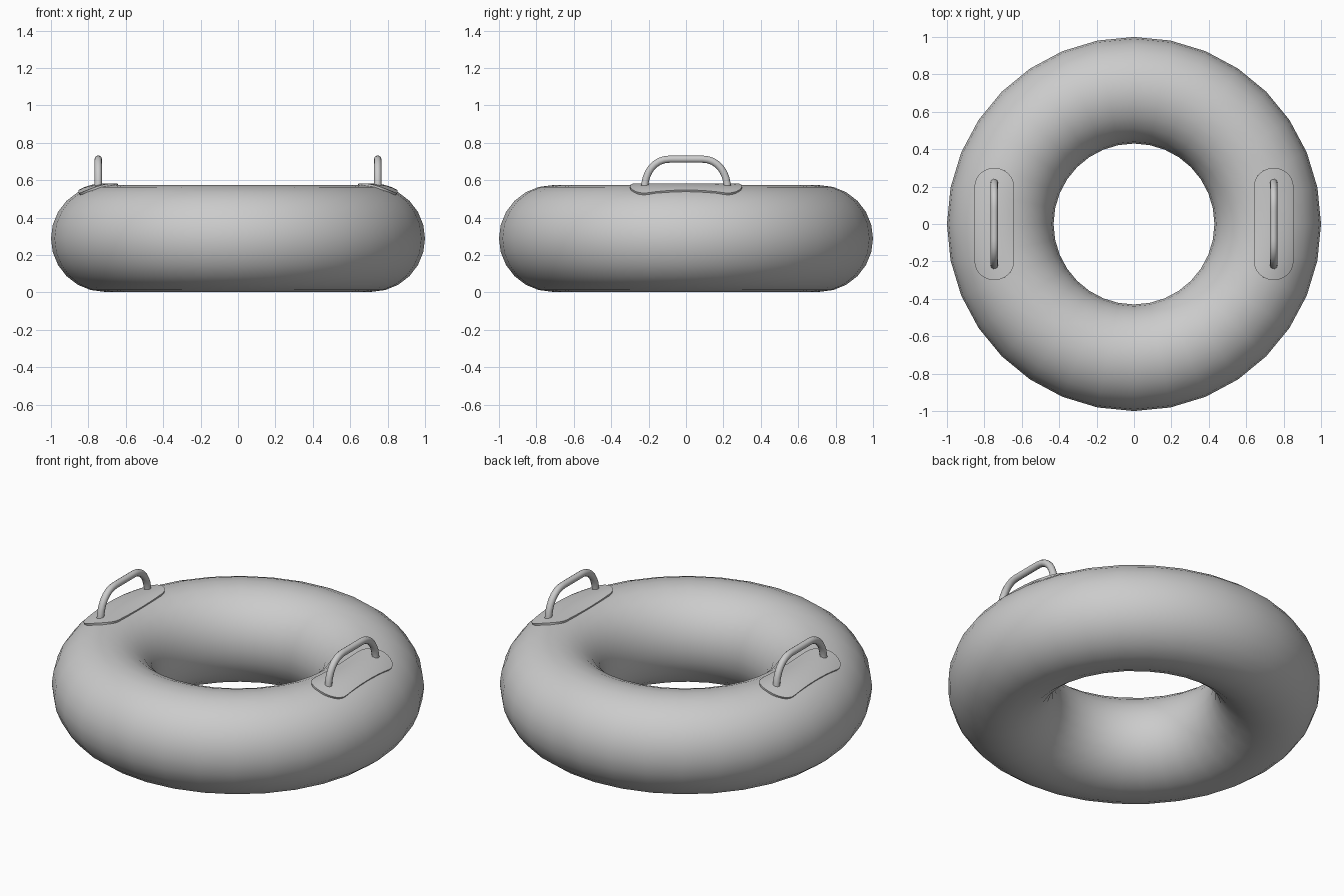
import bpy, bmesh, math

cube = bpy.data.objects.get("Cube")
if cube:
    bpy.data.objects.remove(cube, do_unlink=True)

MAJOR, MINOR, MID_Z = 0.715, 0.285, 0.288
GRIP_X = 0.747

rubber = bpy.data.materials.new("grey rubber")
rubber.use_nodes = True
GREY = (0.6, 0.6, 0.6, 1)
rubber.diffuse_color = GREY
rubber.node_tree.nodes["Principled BSDF"].inputs["Base Color"].default_value = GREY


def tube_top(x, y):
    """Height of the upper ring surface at x, y."""
    d = math.hypot(x, y) - MAJOR
    return MID_Z + math.sqrt(MINOR ** 2 - d ** 2)


def finish(obj, angle):
    bpy.ops.object.select_all(action='DESELECT')
    obj.select_set(True)
    bpy.context.view_layer.objects.active = obj
    bpy.ops.object.convert(target='MESH')
    obj = bpy.context.object
    obj.data.materials.clear()
    obj.data.materials.append(rubber)
    bpy.ops.object.shade_smooth_by_angle(angle=math.radians(angle))


# Inflated ring
bpy.ops.mesh.primitive_torus_add(major_radius=MAJOR, minor_radius=MINOR,
                                 major_segments=32, minor_segments=24,
                                 location=(0, 0, MID_Z))
ring = bpy.context.object
ring.name = "inflated_ring"
finish(ring, 60)


def make_pad(name, side):
    """Round-ended patch that follows the ring surface."""
    bm = bmesh.new()
    bmesh.ops.create_grid(bm, x_segments=12, y_segments=16, size=1)
    for v in bm.verts:
        a = v.co.x * math.pi / 2
        x = side * GRIP_X + 0.106 * math.sin(a)
        y = v.co.y * (0.2 + 0.1 * math.cos(a))
        v.co = (x, y, tube_top(x, y) + 0.01)
    bmesh.ops.recalc_face_normals(bm, faces=bm.faces)
    if sum(f.normal.z for f in bm.faces) < 0:
        bmesh.ops.reverse_faces(bm, faces=bm.faces)
    mesh = bpy.data.meshes.new(name)
    bm.to_mesh(mesh)
    bm.free()
    pad = bpy.data.objects.new(name, mesh)
    bpy.context.collection.objects.link(pad)
    thick = pad.modifiers.new("thickness", 'SOLIDIFY')
    thick.thickness = 0.022
    thick.offset = -1
    finish(pad, 40)


def make_handle(name, side):
    """Arched round grip."""
    curve = bpy.data.curves.new(name, 'CURVE')
    curve.dimensions = '3D'
    curve.bevel_depth = 0.02
    curve.bevel_resolution = 3
    curve.resolution_u = 8
    curve.use_fill_caps = True
    spline = curve.splines.new('BEZIER')
    spline.bezier_points.add(3)
    # y, z of each point, then its incoming and outgoing handles
    path = [((-0.222, 0.55), (-0.222, 0.5), (-0.222, 0.64)),
            ((-0.09, 0.712), (-0.17, 0.712), (-0.03, 0.712))]
    path += [tuple((-p[0], p[1]) for p in (c, o, i)) for c, i, o in reversed(path)]
    for point, (co, left, right) in zip(spline.bezier_points, path):
        point.handle_left_type = point.handle_right_type = 'FREE'
        point.co = (0, *co)
        point.handle_left = (0, *left)
        point.handle_right = (0, *right)
    grip = bpy.data.objects.new(name, curve)
    grip.location.x = side * GRIP_X
    bpy.context.collection.objects.link(grip)
    finish(grip, 50)


for label, side in (("left", 1), ("right", -1)):
    make_pad(label + "_handle_pad", side)
    make_handle(label + "_handle", side)
